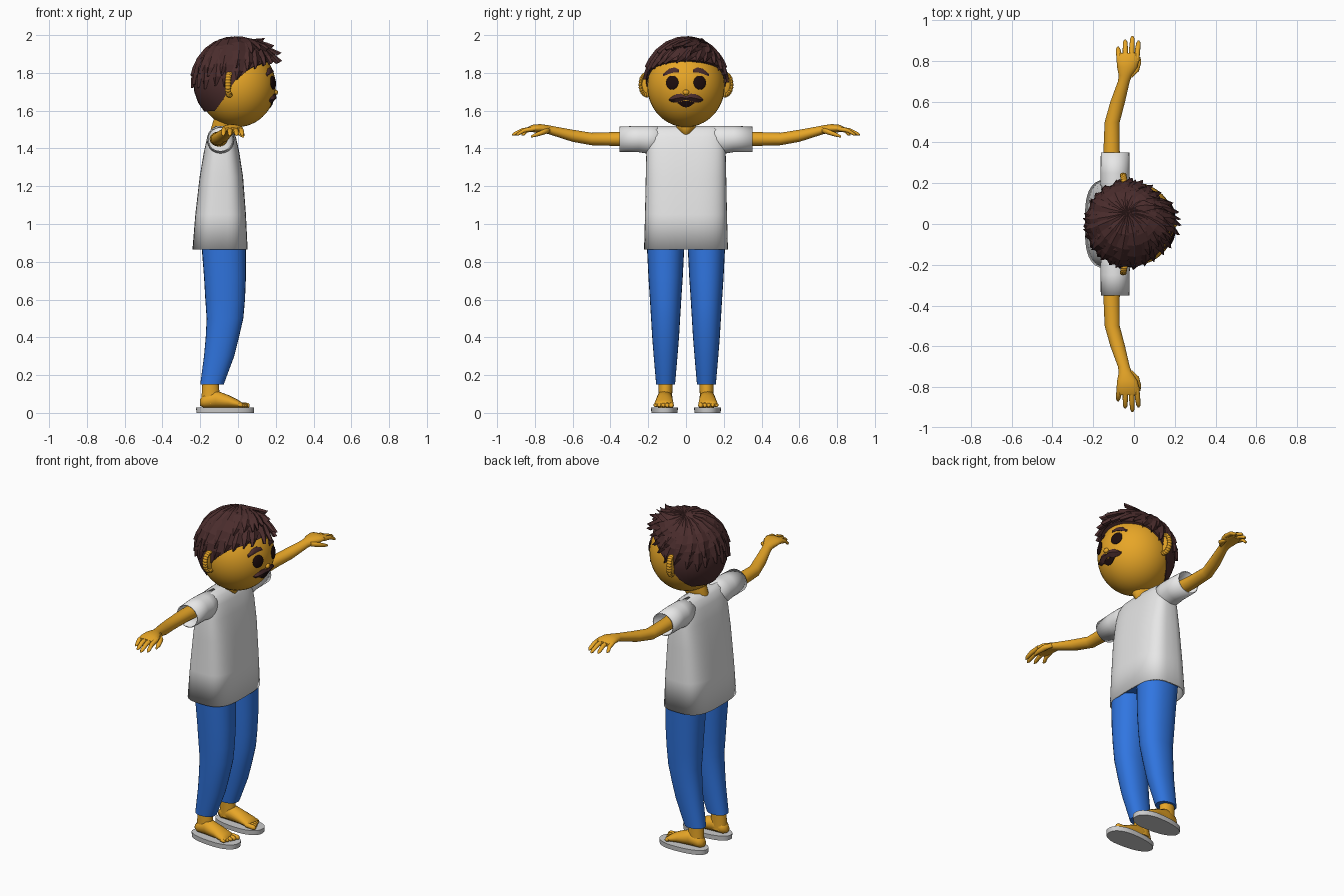
import bpy, bmesh, math, random
from mathutils import Vector, Matrix

random.seed(4)
if "Cube" in bpy.data.objects:
    bpy.data.objects.remove(bpy.data.objects["Cube"])


def material(name, r, g, b):
    m = bpy.data.materials.new(name)
    m.use_nodes = True
    m.diffuse_color = (r, g, b, 1)
    m.node_tree.nodes["Principled BSDF"].inputs["Base Color"].default_value = (r, g, b, 1)
    return m


SKIN = material("golden_skin", 0.8, 0.38, 0.02)
HAIR = material("dark_brown_hair", 0.07, 0.026, 0.026)
WHITE = material("white_cloth", 0.8, 0.8, 0.8)
BLUE = material("blue_cloth", 0.03, 0.18, 0.75)
SOLE = material("grey_rubber", 0.6, 0.6, 0.6)
DARK = material("near_black", 0.012, 0.004, 0.004)
SIDES = (("left", 1), ("right", -1))


def finish(name, bm, mat, angle=40, thick=0):
    bmesh.ops.recalc_face_normals(bm, faces=bm.faces)
    mesh = bpy.data.meshes.new(name)
    bm.to_mesh(mesh)
    bm.free()
    ob = bpy.data.objects.new(name, mesh)
    bpy.context.collection.objects.link(ob)
    mesh.materials.append(mat)
    if thick:
        mod = ob.modifiers.new("thickness", "SOLIDIFY")
        mod.thickness = thick
        mod.offset = -1
    bpy.ops.object.select_all(action="DESELECT")
    ob.select_set(True)
    bpy.context.view_layer.objects.active = ob
    if angle:
        bpy.ops.object.shade_smooth_by_angle(angle=math.radians(angle))
    return ob


def bridge(bm, a, b):
    n = len(a)
    for i in range(n):
        bm.faces.new((a[i], a[(i + 1) % n], b[(i + 1) % n], b[i]))


def loft(bm, axis, rings, seg=20, power=2, start=True, end=True, side=1):
    """Rings are (position on axis, two centre values, two radii)."""
    prev = first = None
    for t, ca, cb, ra, rb in rings:
        ring = []
        for i in range(seg):
            a = math.tau * i / seg
            c, s = math.cos(a), math.sin(a)
            u = ca + ra * math.copysign(abs(c) ** (2 / power), c)
            v = cb + rb * math.copysign(abs(s) ** (2 / power), s)
            p = {"x": (t, u, v), "y": (u, t, v), "z": (u, v, t)}[axis]
            ring.append(bm.verts.new((p[0], p[1] * side, p[2])))
        if prev:
            bridge(bm, prev, ring)
        first = first or ring
        prev = ring
    if start:
        bm.faces.new(first)
    if end:
        bm.faces.new(prev)


def ellipsoid(bm, centre, radii, rot=Matrix(), seg=24):
    m = Matrix.Translation(centre) @ rot @ Matrix.Diagonal((*radii, 1))
    bmesh.ops.create_uvsphere(bm, u_segments=seg, v_segments=seg * 2 // 3, radius=1, matrix=m)


def lerp_table(x, table):
    for (x0, y0), (x1, y1) in zip(table, table[1:]):
        if x <= x1:
            return y0 + (y1 - y0) * (x - x0) / (x1 - x0)
    return table[-1][1]


# Head, neck and nose
HC, HR = Vector((-0.005, 0, 1.73)), Vector((0.205, 0.205, 0.217))
bm = bmesh.new()
ellipsoid(bm, HC, HR, seg=40)
finish("head", bm, SKIN)
bm = bmesh.new()
loft(bm, "z", [(1.465, -0.08, 0, 0.055, 0.02), (1.485, -0.075, 0, 0.068, 0.035),
               (1.51, -0.07, 0, 0.072, 0.052), (1.58, -0.06, 0, 0.06, 0.055)])
finish("neck", bm, SKIN)
bm = bmesh.new()
ellipsoid(bm, (0.2, 0, 1.697), (0.012, 0.017, 0.014), seg=14)
finish("nose", bm, SKIN)


def face_x(y, z):
    k = 1 - (y / HR.y) ** 2 - ((z - HC.z) / HR.z) ** 2
    return HC.x + HR.x * math.sqrt(max(k, 0))


def face_strip(name, columns, mat, side=1, bulge=0.008):
    """Raised patch following the face, from (y, top, bottom) columns."""
    bm = bmesh.new()
    prev = None
    for y, top, bot in columns:
        mid = (top + bot) / 2
        pts = [(top, -0.01), (top, 0.003), (mid, bulge), (bot, 0.003), (bot, -0.01)]
        ring = [bm.verts.new((face_x(y, z) + d, y * side, z)) for z, d in pts]
        if prev:
            bridge(bm, prev, ring)
        else:
            bm.faces.new(ring)
        prev = ring
    bm.faces.new(prev)
    finish(name, bm, mat)


face_strip("mouth", [(-0.045, 1.644, 1.64), (-0.02, 1.65, 1.622), (0, 1.65, 1.617),
                     (0.02, 1.65, 1.622), (0.045, 1.644, 1.64)], DARK, bulge=0.004)
for label, s in SIDES:
    face_strip(label + "_moustache", [(0, 1.676, 1.657), (0.025, 1.69, 1.65), (0.05, 1.688, 1.643),
                                      (0.075, 1.674, 1.645), (0.09, 1.662, 1.655)], HAIR, s, 0.014)
    face_strip(label + "_eyebrow", [(0.036, 1.818, 1.802), (0.06, 1.829, 1.803),
                                    (0.09, 1.822, 1.795), (0.121, 1.795, 1.782)], HAIR, s)
    # Eyes sit flat on the head
    bm = bmesh.new()
    p = Vector((face_x(0.073, 1.748), 0.073 * s, 1.748))
    rot = Vector((p - HC)).to_track_quat("X", "Z").to_matrix().to_4x4()
    ellipsoid(bm, p, (0.009, 0.035, 0.037), rot)
    finish(label + "_eye", bm, DARK)
    # Ears with a raised rim
    bm = bmesh.new()
    turn = Matrix.Rotation(math.radians(12 * s), 4, "Z")
    ellipsoid(bm, (-0.05, 0.205 * s, 1.738), (0.014, 0.04, 0.058), turn)
    for i in range(15):
        a = math.radians(-110 + 220 * i / 14)
        q = Vector((0.004, 0.036 * math.cos(a) * s, 0.056 * math.sin(a)))
        ellipsoid(bm, Vector((-0.05, 0.205 * s, 1.738)) + turn @ q, (0.017, 0.011, 0.013), seg=10)
    finish(label + "_ear", bm, SKIN)

# Hair cap following the hairline
CC, CR = Vector((-0.015, 0, 1.75)), Vector((0.222, 0.213, 0.23))
LINE = [(-1, 1.595), (-0.6, 1.6), (-0.3, 1.66), (0, 1.76), (0.4, 1.83), (1, 1.87)]
TIPS = [(-1, 1.735), (-0.4, 1.72), (0, 1.755), (0.4, 1.82), (1, 1.855)]


def direction(a, z):
    h = (z - CC.z) / CR.z
    r = math.sqrt(max(1 - h * h, 0))
    return Vector((r * math.cos(a), r * math.sin(a), h))


def on_cap(d, lift=1.0):
    return CC + Vector([d[i] * CR[i] for i in range(3)]) * lift


bm = bmesh.new()
prev, SEG = None, 36
for row in range(10):
    ring = []
    for i in range(SEG):
        a = math.tau * i / SEG
        low = math.acos((lerp_table(math.cos(a), LINE) - CC.z) / CR.z)
        th = low * min(row + 1, 9) / 9
        d = Vector((math.sin(th) * math.cos(a), math.sin(th) * math.sin(a), math.cos(th)))
        ring.append(bm.verts.new(on_cap(d, 0.88 if row == 9 else 1)))
    if prev:
        bridge(bm, prev, ring)
    else:
        bm.faces.new(ring)
    prev = ring
finish("hair_cap", bm, HAIR, 25)

# Pointed locks sweeping out from the crown
CROWN = Vector((-0.08, 0.25, 0.96)).normalized()


def lock(bm, a, tip_z, width, lift, flare):
    end = direction(a, tip_z)
    swirl = Vector((-math.sin(a), math.cos(a), 0)) * 0.12
    prev = None
    steps = 7
    for i in range(steps):
        t = i / (steps - 1)
        d = CROWN.lerp(end, t).normalized() + swirl * math.sin(math.pi * t)
        d.normalize()
        along = (end - CROWN).normalized()
        across = d.cross(along).normalized()
        w = width * (0.25 + 0.75 * math.sin(math.pi * min(t, 0.62) / 1.24)) * (1 - max(0, t - 0.6) * 2.3)
        up = lift + flare * t ** 3
        base = on_cap(d, up)
        pts = [base + across * w - d * 0.006, base + d * 0.008, base - across * w * 0.9 - d * 0.004,
               base - d * 0.02]
        ring = [bm.verts.new(p) for p in pts]
        if prev:
            bridge(bm, prev, ring)
        else:
            bm.faces.new(ring)
        prev = ring
    bm.faces.new(prev)


bm = bmesh.new()
for count, raise_z, lift in ((24, 0, 1.01), (17, 0.06, 1.03)):
    for i in range(count):
        a = math.tau * (i + random.uniform(-0.2, 0.2)) / count
        c = math.cos(a)
        flare = 0.02 + 0.16 * max(0, c) ** 4
        tip = lerp_table(c, TIPS) + raise_z + random.uniform(-0.015, 0.015)
        lock(bm, a, min(tip, 1.91), 0.048, lift, flare)
for a, z in ((0.1, 1.87), (-0.35, 1.9), (0.5, 1.93)):
    lock(bm, a, z, 0.035, 1.03, 0.24)
finish("hair_locks", bm, HAIR, 0)

# Shirt: open at the hem, closed at the shoulders
bm = bmesh.new()
loft(bm, "z", [(0.865, -0.095, 0, 0.146, 0.222), (1.05, -0.092, 0, 0.134, 0.217),
               (1.25, -0.088, 0, 0.115, 0.213), (1.38, -0.087, 0, 0.094, 0.21),
               (1.46, -0.087, 0, 0.076, 0.2), (1.5, -0.088, 0, 0.056, 0.185),
               (1.518, -0.09, 0, 0.03, 0.16)], 48, 3.2, start=False)
finish("shirt_body", bm, WHITE, 50, 0.01)

for label, s in SIDES:
    bm = bmesh.new()
    loft(bm, "y", [(0.1, -0.092, 1.45, 0.06, 0.069), (0.2, -0.092, 1.446, 0.073, 0.074),
                   (0.25, -0.093, 1.45, 0.071, 0.07), (0.352, -0.093, 1.448, 0.07, 0.067)],
         28, start=False, end=False, side=s)
    finish(label + "_sleeve", bm, WHITE, 50, 0.006)

    # Arm, palm, fingers and thumb
    bm = bmesh.new()
    loft(bm, "y", [(0.2, -0.1, 1.45, 0.045, 0.04), (0.36, -0.11, 1.45, 0.04, 0.037),
                   (0.5, -0.107, 1.45, 0.037, 0.033), (0.6, -0.08, 1.467, 0.036, 0.032),
                   (0.7, -0.05, 1.492, 0.029, 0.025), (0.73, -0.042, 1.5, 0.033, 0.023),
                   (0.77, -0.033, 1.506, 0.05, 0.023), (0.81, -0.03, 1.506, 0.056, 0.02),
                   (0.84, -0.028, 1.5, 0.047, 0.012)], side=s)
    for x0, x1, tip in ((-0.072, -0.078, 0.87), (-0.042, -0.043, 0.905), (-0.013, -0.008, 0.922), (0.013, 0.022, 0.9)):
        mid = (0.81 + tip) / 2
        loft(bm, "y", [(0.8, x0, 1.505, 0.013, 0.013), (mid, (x0 + x1) / 2, 1.496, 0.013, 0.012),
                       (tip - 0.012, x1, 1.477, 0.011, 0.01), (tip, x1, 1.471, 0.004, 0.004)], 10, side=s)
    loft(bm, "y", [(0.72, -0.02, 1.497, 0.012, 0.014), (0.75, 0.005, 1.488, 0.019, 0.015),
                   (0.79, 0.02, 1.474, 0.015, 0.012), (0.82, 0.026, 1.463, 0.006, 0.006)], 10, side=s)
    finish(label + "_arm", bm, SKIN, 60)

    # Trouser leg
    bm = bmesh.new()
    loft(bm, "z", [(0.15, -0.138, 0.108, 0.062, 0.05), (0.3, -0.1, 0.108, 0.08, 0.063),
                   (0.4, -0.083, 0.108, 0.088, 0.071), (0.5, -0.069, 0.108, 0.097, 0.077),
                   (0.6, -0.068, 0.108, 0.105, 0.083), (0.72, -0.069, 0.108, 0.111, 0.091),
                   (0.9, -0.076, 0.108, 0.118, 0.1)], 28, 2.2, side=s)
    finish(label + "_trouser_leg", bm, BLUE)

    # Foot, ankle and toes
    bm = bmesh.new()
    loft(bm, "z", [(0.05, -0.145, 0.11, 0.05, 0.038), (0.1, -0.145, 0.109, 0.047, 0.036),
                   (0.17, -0.145, 0.108, 0.043, 0.038)], side=s)
    loft(bm, "x", [(-0.2, 0.112, 0.055, 0.018, 0.018), (-0.18, 0.112, 0.062, 0.036, 0.034),
                   (-0.12, 0.113, 0.073, 0.042, 0.047), (-0.05, 0.115, 0.06, 0.047, 0.034),
                   (0, 0.117, 0.047, 0.052, 0.022), (0.025, 0.117, 0.04, 0.047, 0.012)], side=s)
    for i in range(5):
        y, r, tip = 0.078 + 0.021 * i, 0.014 - 0.001 * i, 0.062 - 0.009 * i
        loft(bm, "x", [(0, y, 0.043, r, r), (tip - 0.01, y, 0.04, r, r),
                       (tip, y, 0.038, r / 2, r / 2)], 10, side=s)
    finish(label + "_foot", bm, SKIN, 60)

    # Sandal sole, narrower at the heel
    bm = bmesh.new()
    loft(bm, "z", [(0, -0.068, 0, 0.152, 0.072), (0.028, -0.068, 0, 0.154, 0.074)], 36, 2.4)
    for v in bm.verts:
        v.co.y = (v.co.y * (0.92 + 0.8 * min(0.1, v.co.x + 0.1)) + 0.114) * s
    finish(label + "_sandal_sole", bm, SOLE)

# Hips hidden under the hem
bm = bmesh.new()
loft(bm, "z", [(0.88, -0.078, 0, 0.115, 0.2), (1.0, -0.085, 0, 0.11, 0.19)], 32, 3)
finish("trouser_hips", bm, BLUE)
